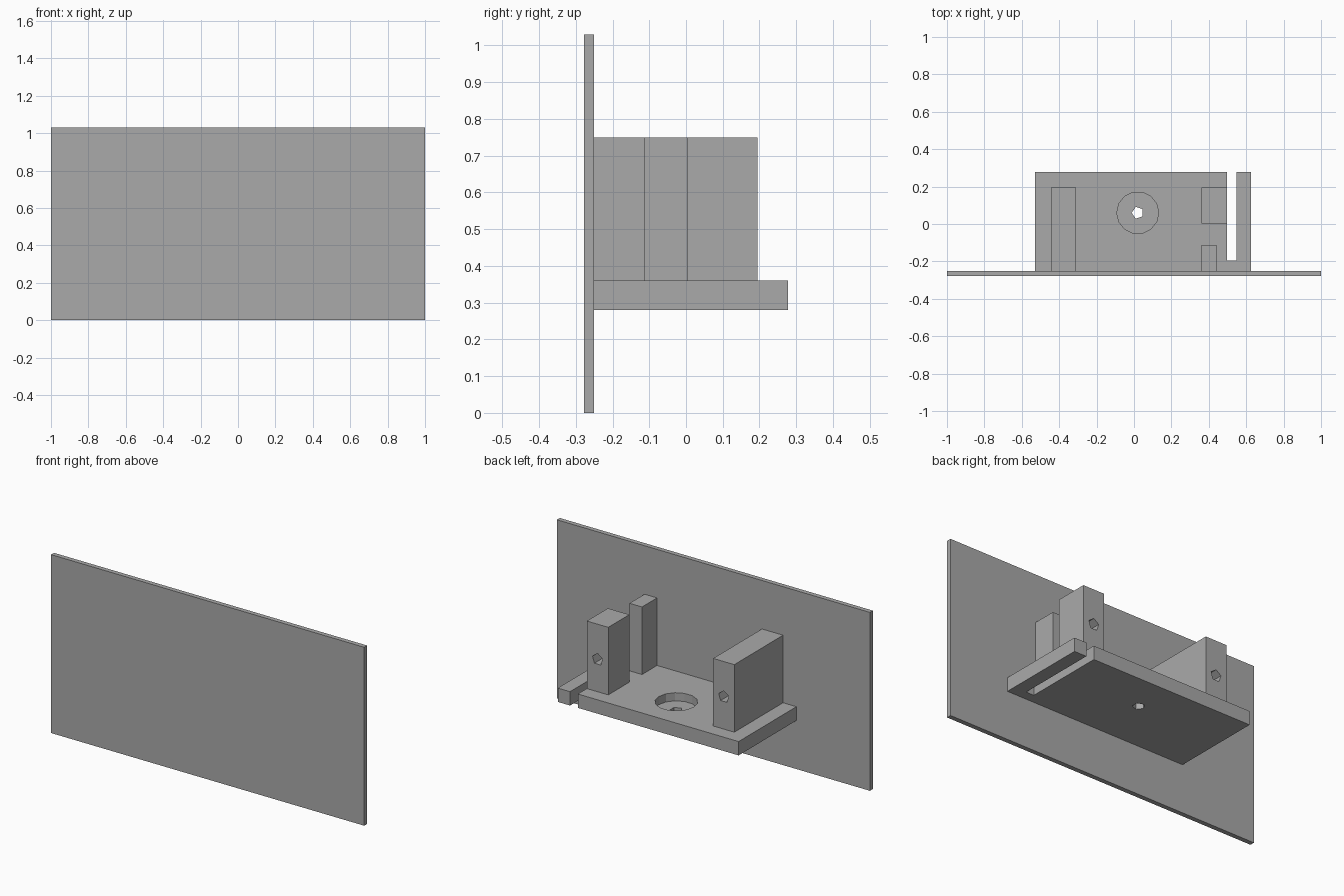
import bpy
import bmesh
from math import pi
from mathutils import Matrix, Vector

cube = bpy.data.objects.get("Cube")
if cube:
    bpy.data.objects.remove(cube, do_unlink=True)

GREY = (0.4, 0.4, 0.4, 1)
grey = bpy.data.materials.new("plain grey")
grey.use_nodes = True
grey.diffuse_color = GREY
grey.node_tree.nodes["Principled BSDF"].inputs["Base Color"].default_value = GREY


def finish(name, bm):
    bmesh.ops.recalc_face_normals(bm, faces=bm.faces)
    mesh = bpy.data.meshes.new(name)
    bm.to_mesh(mesh)
    bm.free()
    mesh.materials.append(grey)
    obj = bpy.data.objects.new(name, mesh)
    bpy.context.collection.objects.link(obj)
    return obj


def slab(name, outline, low, high):
    """Extrude a plan outline upward between two heights."""
    bm = bmesh.new()
    face = bm.faces.new([bm.verts.new((x, y, low)) for x, y in outline])
    grown = bmesh.ops.extrude_face_region(bm, geom=[face])["geom"]
    verts = [g for g in grown if isinstance(g, bmesh.types.BMVert)]
    bmesh.ops.translate(bm, verts=verts, vec=(0, 0, high - low))
    return finish(name, bm)


def box(name, x0, x1, y0, y1, z0, z1):
    return slab(name, [(x0, y0), (x1, y0), (x1, y1), (x0, y1)], z0, z1)


def drill(target, sides, radius, start, end, turn=0):
    """Cut a straight prism-shaped hole between two points."""
    start, end = Vector(start), Vector(end)
    axis = end - start
    rotation = axis.to_track_quat("Z", "Y").to_matrix().to_4x4()
    bm = bmesh.new()
    bmesh.ops.create_cone(
        bm, cap_ends=True, segments=sides, radius1=radius, radius2=radius,
        depth=axis.length,
        matrix=Matrix.Translation((start + end) / 2) @ rotation
        @ Matrix.Rotation(turn, 4, "Z"))
    cutter = finish("hole_cutter", bm)
    cutter.hide_render = True
    mod = target.modifiers.new("hole", "BOOLEAN")
    mod.operation = "DIFFERENCE"
    mod.solver = "EXACT"
    mod.object = cutter
    bpy.context.view_layer.objects.active = target
    bpy.ops.object.modifier_apply(modifier=mod.name)
    bpy.data.objects.remove(cutter, do_unlink=True)


PLATE_BACK, SHELF_LOW, SHELF_TOP, POST_TOP = -0.25, 0.28, 0.36, 0.75

# Upright face plate
box("face_plate", -1, 1, -0.277, PLATE_BACK, 0, 1.03)

# Shelf with a slot open at the back
shelf = slab("shelf", [
    (-0.53, PLATE_BACK), (0.625, PLATE_BACK), (0.625, 0.277), (0.547, 0.277),
    (0.547, -0.195), (0.497, -0.195), (0.497, 0.277), (-0.53, 0.277)],
    SHELF_LOW, SHELF_TOP)

# Round recess and its small through hole
cx, cy = 0.02, 0.06
drill(shelf, 14, 0.112, (cx, cy, 0.313), (cx, cy, 0.5), -pi / 2)
drill(shelf, 5, 0.033, (cx, cy, 0.2), (cx, cy, 0.5), -pi / 2)

# Support blocks, the two larger ones with a screw hole in the back
box("small_post", 0.36, 0.44, PLATE_BACK, -0.113, SHELF_TOP, POST_TOP)
for name, x0, x1, y0 in (("long_block", -0.445, -0.31, PLATE_BACK),
                         ("short_block", 0.36, 0.497, 0.003)):
    block = box(name, x0, x1, y0, 0.195, SHELF_TOP, POST_TOP)
    mid = (x0 + x1) / 2
    drill(block, 5, 0.034, (mid, 0.06, 0.547), (mid, 0.3, 0.547))
